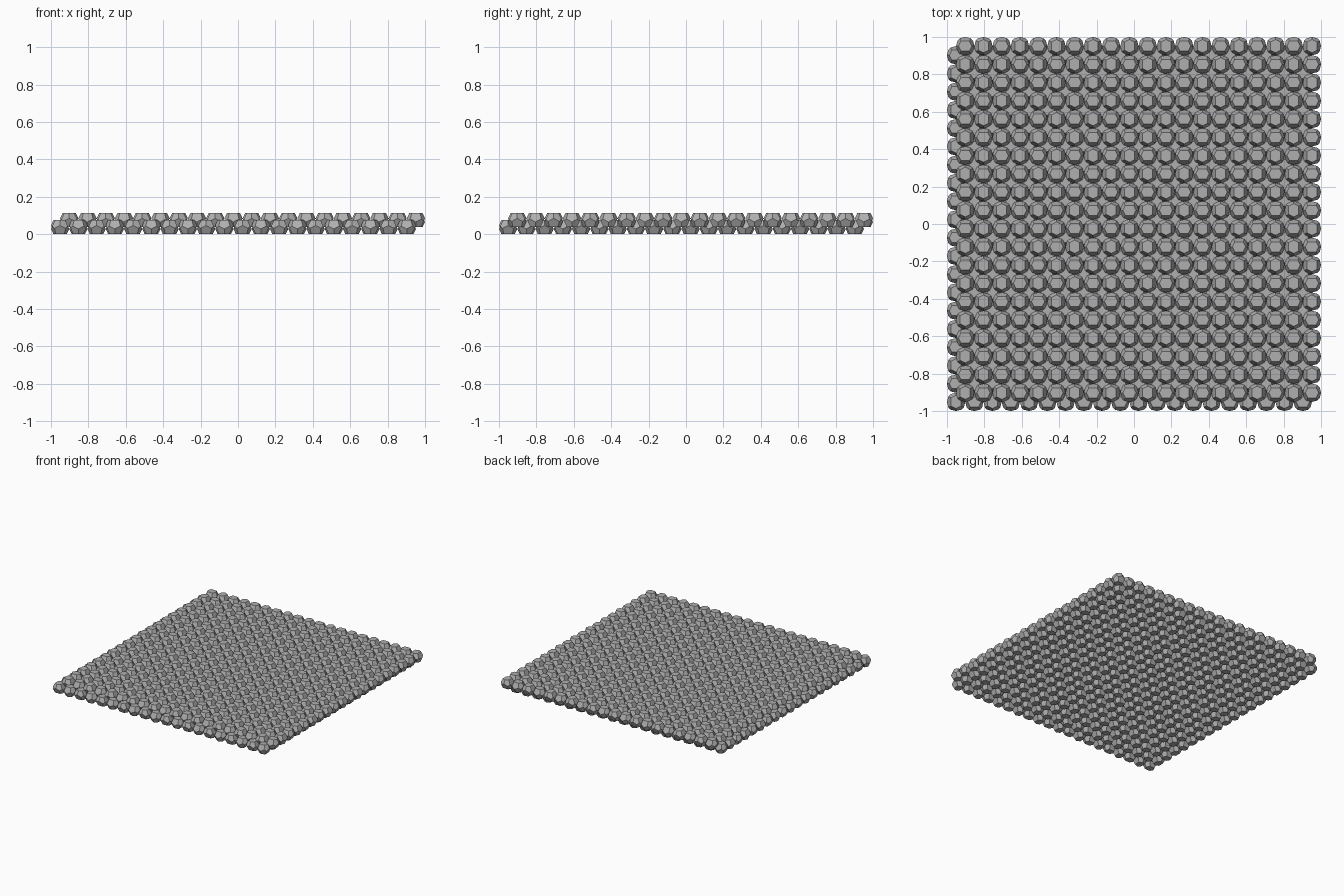
import bpy
import bmesh
from mathutils import Matrix

if "Cube" in bpy.data.objects:
    bpy.data.objects.remove(bpy.data.objects["Cube"], do_unlink=True)

COUNT = 20                     # cells along each side of a layer
PITCH = 2 / (COUNT + 0.5)      # cell width; the layers are shifted by half of it
HEIGHT = 0.075                 # cell height

# Single stone material
stone = bpy.data.materials.new("stone grey")
stone.use_nodes = True
GREY = (0.43, 0.43, 0.43, 1)
stone.diffuse_color = GREY
stone.node_tree.nodes["Principled BSDF"].inputs["Base Color"].default_value = GREY


def make_cell():
    """Fourteen-sided cell: a long hexagon on top, its quarter turn below."""
    corners = [(1, 0, 1), (0.625, 0.75, 1), (1.375, 0, 0.25), (0.833, 1.167, 0.167)]
    points = set()
    for x, y, z in corners:
        for sx in (1, -1):
            for sy in (1, -1):
                points.add((sx * x, sy * y, z))
                points.add((sy * y, sx * x, -z))
    bm = bmesh.new()
    for p in sorted(points):
        bm.verts.new(p)
    bmesh.ops.convex_hull(bm, input=bm.verts)
    bmesh.ops.dissolve_limit(bm, angle_limit=0.03, verts=bm.verts, edges=bm.edges)
    bmesh.ops.recalc_face_normals(bm, faces=bm.faces)
    wide = PITCH / 2 / 1.375
    bmesh.ops.scale(bm, vec=(wide, wide, HEIGHT / 2), verts=bm.verts)
    mesh = bpy.data.meshes.new("cell")
    bm.to_mesh(mesh)
    bm.free()
    return mesh


def make_layer(name, cell, shift, z):
    """Two by two block of alternately turned cells, repeated over the sheet."""
    bm = bmesh.new()
    for i in range(2):
        for j in range(2):
            part = cell.copy()
            turn = Matrix.Rotation(1.5707963 * ((i + j + 1) % 2), 4, "Z")
            part.transform(Matrix.Translation((i * PITCH, j * PITCH, 0)) @ turn)
            bm.from_mesh(part)
            bpy.data.meshes.remove(part)
    mesh = bpy.data.meshes.new(name)
    bm.to_mesh(mesh)
    bm.free()
    mesh.materials.append(stone)
    layer = bpy.data.objects.new(name, mesh)
    bpy.context.collection.objects.link(layer)
    start = -1 + PITCH / 2 + shift
    layer.location = (start, start, z)
    for axis in range(2):
        array = layer.modifiers.new("repeat", "ARRAY")
        array.count = COUNT // 2
        array.use_relative_offset = False
        array.use_constant_offset = True
        step = [0, 0, 0]
        step[axis] = 2 * PITCH
        array.constant_offset_displace = step


# Two interlocking layers
cell_mesh = make_cell()
make_layer("lower_layer", cell_mesh, 0, HEIGHT / 2)
make_layer("upper_layer", cell_mesh, PITCH / 2, HEIGHT)
bpy.data.meshes.remove(cell_mesh)
